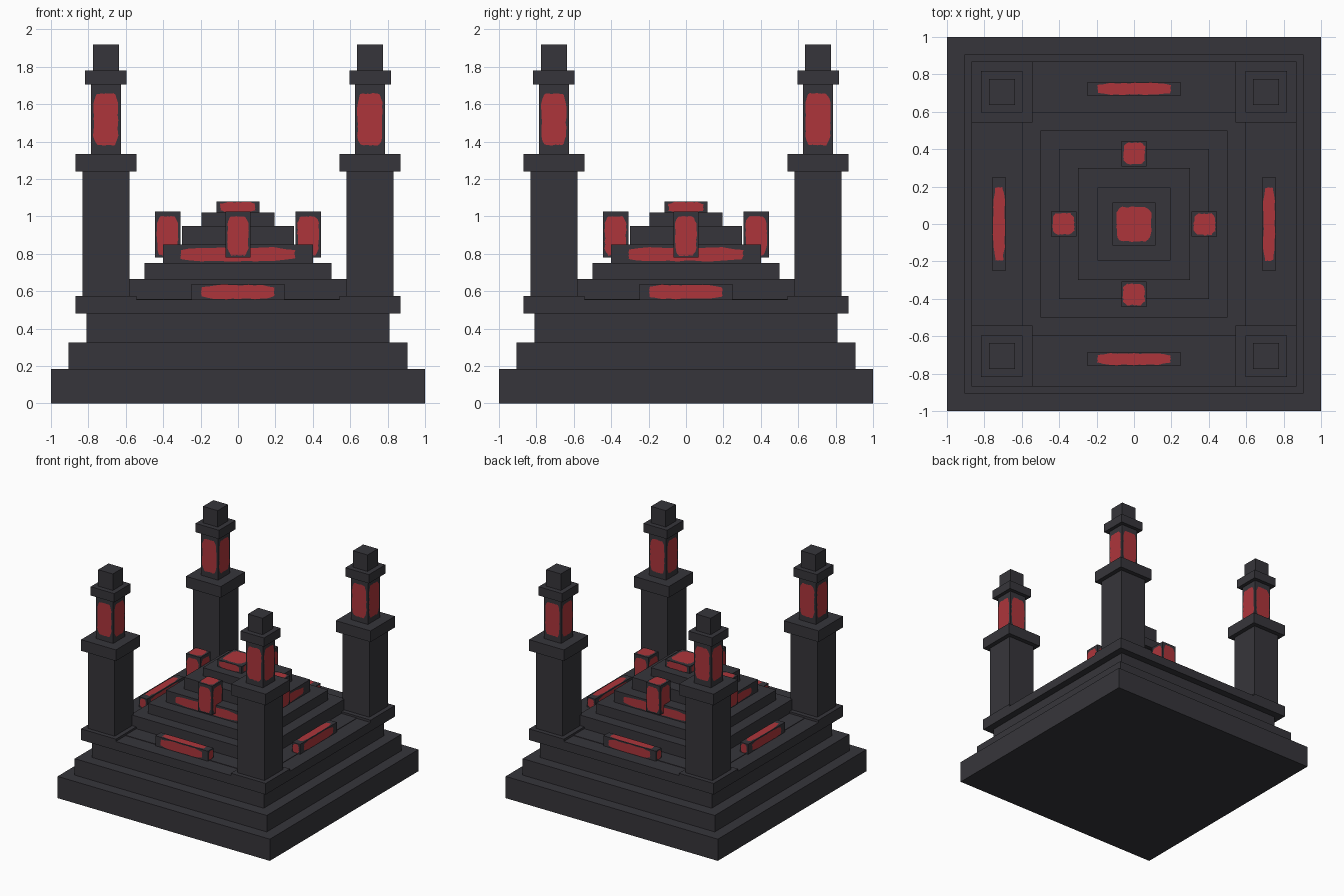
import bpy, bmesh, math, random
from mathutils import Matrix, Vector

if "Cube" in bpy.data.objects:
    bpy.data.objects.remove(bpy.data.objects["Cube"])

random.seed(4)


def material(name, rgb):
    m = bpy.data.materials.new(name)
    m.diffuse_color = (*rgb, 1)
    m.use_nodes = True
    m.node_tree.nodes["Principled BSDF"].inputs["Base Color"].default_value = m.diffuse_color
    return m


STONE = material("dark_stone", (0.037, 0.036, 0.043))
RED = material("glowing_red", (0.42, 0.036, 0.044))


def finish(bm, name):
    me = bpy.data.meshes.new(name)
    bm.to_mesh(me)
    bm.free()
    me.materials.append(STONE)
    me.materials.append(RED)
    ob = bpy.data.objects.new(name, me)
    bpy.context.collection.objects.link(ob)
    return ob


def add_box(bm, c, h, z0, z1):
    """Box centred on c = (x, y) with half sizes h = (hx, hy)."""
    m = Matrix.Translation((c[0], c[1], (z0 + z1) / 2)) @ Matrix.Diagonal(
        (2 * h[0], 2 * h[1], z1 - z0, 1))
    bmesh.ops.create_cube(bm, size=1, matrix=m)


def add_patch(bm, centre, u, v, hu, hv):
    """Ragged red patch lying just above a face, facing along u x v."""
    u, v = Vector(u), Vector(v)
    origin = Vector(centre) + u.cross(v) * 0.003
    steps = 44
    verts = []
    for i in range(steps):
        a = math.tau * i / steps
        c, s = math.cos(a), math.sin(a)
        k = 1 / max(abs(c), abs(s))
        # blunt corners and an uneven edge
        px = max(-1, min(1, c * k)) * hu + random.uniform(-0.004, 0.002)
        py = max(-1, min(1, s * k)) * hv + random.uniform(-0.004, 0.002)
        if abs(c * s) > 0.47:
            px, py = px - math.copysign(0.006, px), py - math.copysign(0.006, py)
        verts.append(bm.verts.new(origin + u * px + v * py))
    bm.faces.new(verts).material_index = 1


def side_patches(bm, c, h, r, zc, hz):
    """Red patches on the four upright faces of a box; r = patch half widths."""
    up = (0, 0, 1)
    for s in (-1, 1):
        add_patch(bm, (c[0], c[1] + s * h[1], zc), (-s, 0, 0), up, r[0], hz)
        add_patch(bm, (c[0] + s * h[0], c[1], zc), (0, s, 0), up, r[1], hz)


def four_way(build, name):
    """Four copies turned about the centre."""
    for i in range(4):
        bm = bmesh.new()
        build(bm)
        bmesh.ops.rotate(bm, verts=bm.verts, cent=(0, 0, 0),
                         matrix=Matrix.Rotation(i * math.pi / 2, 3, 'Z'))
        finish(bm, f"{name}_{i + 1}")


# Stepped base and central pyramid: half width, bottom, top
TIERS = [("base_step_lower", 1.0, 0, 0.185), ("base_step_middle", 0.905, 0.185, 0.325),
         ("base_step_upper", 0.81, 0.325, 0.48), ("terrace_slab", 0.87, 0.48, 0.555),
         ("terrace_inset", 0.74, 0.555, 0.559), ("pyramid_step_1", 0.595, 0.555, 0.665),
         ("pyramid_step_2", 0.5, 0.665, 0.75), ("pyramid_step_3", 0.4, 0.75, 0.85),
         ("pyramid_step_4", 0.3, 0.85, 0.95), ("pyramid_step_5", 0.195, 0.95, 1.02),
         ("pyramid_top", 0.115, 1.02, 1.08)]
for name, half, z0, z1 in TIERS:
    bm = bmesh.new()
    add_box(bm, (0, 0), (half, half), z0, z1)
    if name == "pyramid_step_3":
        side_patches(bm, (0, 0), (half, half), (0.305, 0.305), 0.798, 0.036)
    if name == "pyramid_top":
        side_patches(bm, (0, 0), (half, half), (0.093, 0.093), 1.05, 0.028)
        add_patch(bm, (0, 0, z1), (1, 0, 0), (0, 1, 0), 0.092, 0.092)
    finish(bm, name)


# Corner towers with a lit lantern section
def tower(bm):
    c = (0.706, 0.706)
    for half, z0, z1 in [(0.164, 0.48, 0.575), (0.126, 0.575, 1.24), (0.164, 1.24, 1.335),
                         (0.08, 1.335, 1.705), (0.111, 1.705, 1.78), (0.069, 1.78, 1.92)]:
        add_box(bm, c, (half, half), z0, z1)
    side_patches(bm, c, (0.08, 0.08), (0.066, 0.066), 1.52, 0.138)


# Small upright lamps standing on the pyramid
def step_lamp(bm):
    c, h = (0, -0.376), (0.068, 0.068)
    add_box(bm, c, h, 0.78, 1.025)
    side_patches(bm, c, h, (0.056, 0.056), 0.897, 0.105)
    add_patch(bm, (*c, 1.025), (1, 0, 0), (0, 1, 0), 0.057, 0.057)


# Long low lamps on the terrace
def terrace_lamp(bm):
    c, h = (0, -0.721), (0.248, 0.037)
    add_box(bm, c, h, 0.555, 0.64)
    side_patches(bm, c, h, (0.195, 0.027), 0.597, 0.037)
    add_patch(bm, (*c, 0.64), (1, 0, 0), (0, 1, 0), 0.195, 0.031)


four_way(tower, "corner_tower")
four_way(step_lamp, "step_lamp")
four_way(terrace_lamp, "terrace_lamp")
